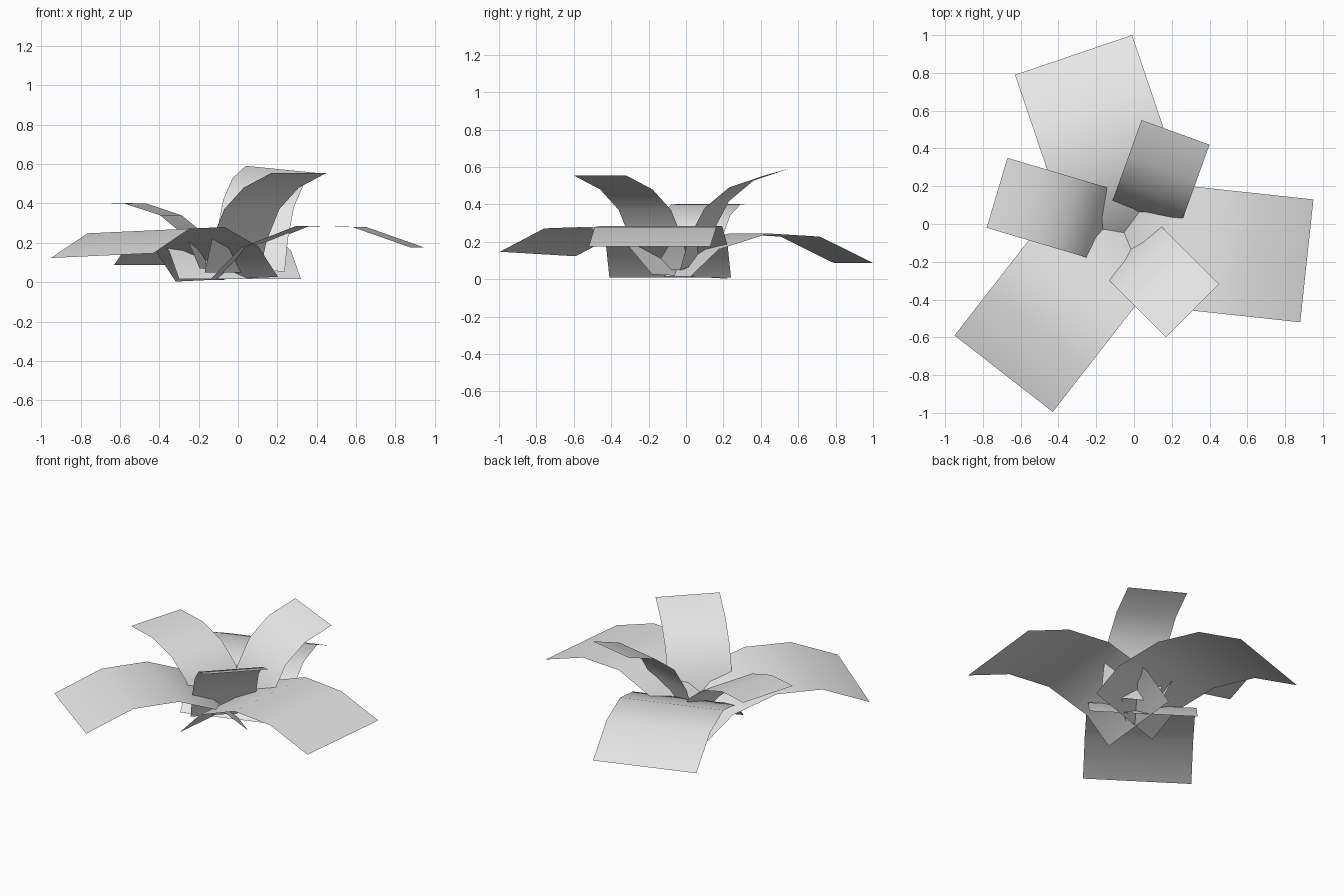
import bpy, bmesh
from mathutils import Vector

cube = bpy.data.objects.get("Cube")
if cube:
    bpy.data.objects.remove(cube)

# One pale grey for every leaf
grey = bpy.data.materials.new("pale_grey")
grey.use_nodes = True
grey.diffuse_color = (0.8, 0.8, 0.8, 1)
grey.node_tree.nodes["Principled BSDF"].inputs["Base Color"].default_value = (0.8, 0.8, 0.8, 1)


def leaf(name, tip_a, tip_b, runs, heights, tilt=0.0):
    """Bent strip: tip edge a-b is swept inwards by each run at each height."""
    a, b = Vector(tip_a), Vector(tip_b)
    edge = (b - a).normalized()
    inward = Vector((-edge.y, edge.x))
    bm = bmesh.new()
    rows = []
    for run, z in zip(runs, heights):
        offset = inward * run
        rows.append([bm.verts.new((*(p + offset), z + t))
                     for p, t in ((a, tilt), (b, -tilt))])
    for outer, inner in zip(rows, rows[1:]):
        bm.faces.new((outer[0], outer[1], inner[1], inner[0]))
    bm.normal_update()
    for f in bm.faces:
        f.smooth = True
    mesh = bpy.data.meshes.new(name)
    bm.to_mesh(mesh)
    bm.free()
    mesh.materials.append(grey)
    obj = bpy.data.objects.new(name, mesh)
    bpy.context.collection.objects.link(obj)


# Large drooping leaves, corners listed counter-clockwise around the plant
wide = (0, 0.3, 0.59, 0.87, 1.03)
leaf("large_leaf_left", (0.88, -0.52), (0.95, 0.13), wide,
     (0.175, 0.28, 0.285, 0.175, 0.01))
leaf("large_leaf_front", (-0.95, -0.59), (-0.43, -0.995), wide,
     (0.135, 0.26, 0.268, 0.167, 0.015), -0.012)
leaf("large_leaf_back", (-0.01, 1.0), (-0.63, 0.79), wide,
     (0.087, 0.228, 0.245, 0.16, 0.015))

# Small upright leaves in the middle
short = (0, 0.2, 0.34, 0.43, 0.48)
leaf("small_leaf_back", (0.40, 0.42), (0.04, 0.55), short,
     (0.573, 0.51, 0.40, 0.24, 0.07), -0.018)
leaf("small_leaf_front", (0.17, -0.60), (0.45, -0.32), short,
     (0.555, 0.48, 0.37, 0.21, 0.05))
leaf("small_leaf_right", (-0.67, 0.35), (-0.78, -0.02), (0, 0.21, 0.40, 0.54, 0.61),
     (0.403, 0.40, 0.34, 0.23, 0.07))
